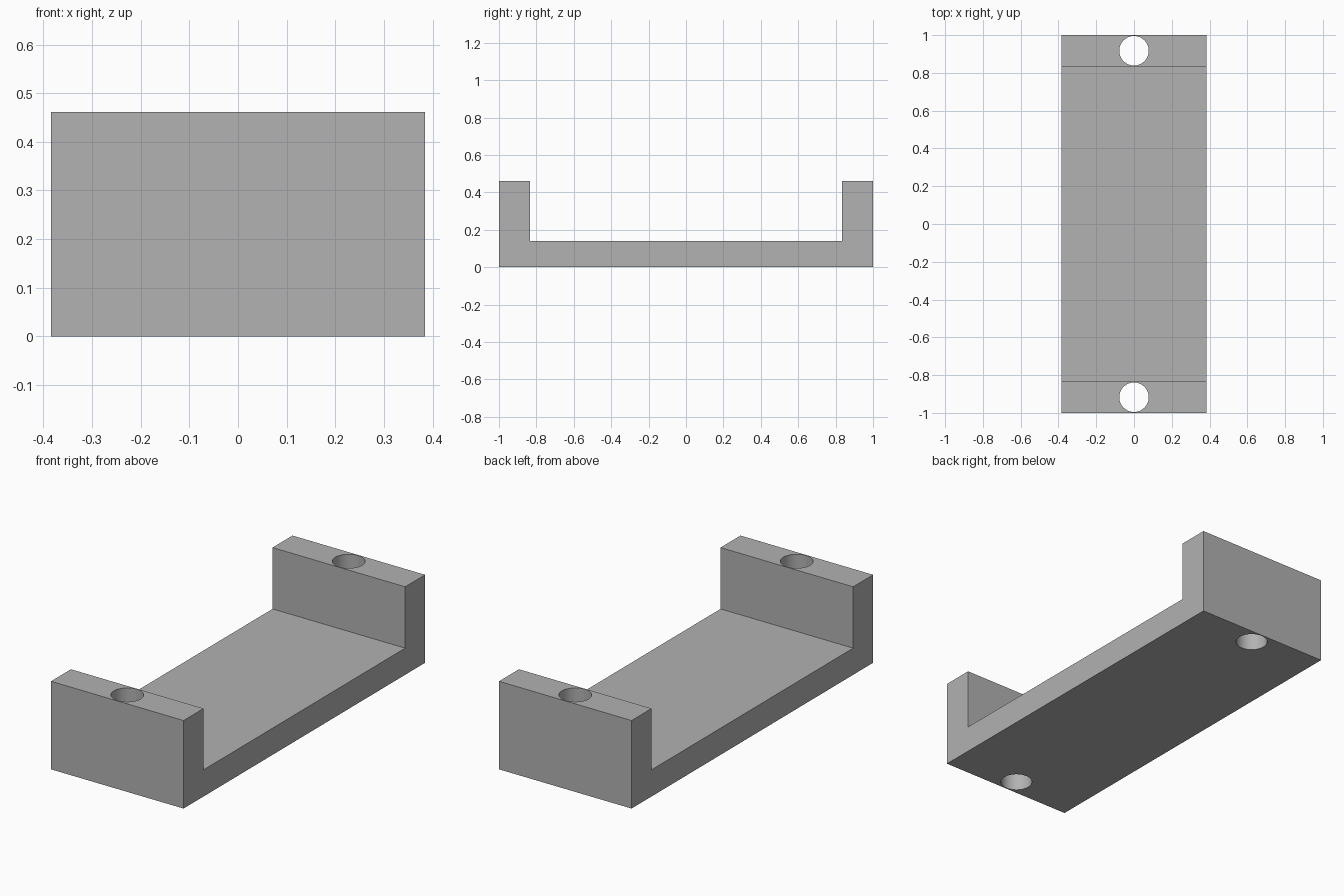
import bpy
import bmesh
from mathutils import Matrix

WIDTH, LENGTH, HEIGHT = 0.769, 2.0, 0.4615
FLOOR, WALL = 0.14, 0.165
HOLE_RADIUS, HOLE_Y = 0.078, 0.917

cube = bpy.data.objects.get("Cube")
if cube:
    bpy.data.objects.remove(cube, do_unlink=True)

grey = bpy.data.materials.new("plain grey")
grey.use_nodes = True
colour = (0.445, 0.445, 0.445, 1)
grey.diffuse_color = colour
grey.node_tree.nodes["Principled BSDF"].inputs["Base Color"].default_value = colour


def add_object(name, bm):
    mesh = bpy.data.meshes.new(name)
    bmesh.ops.recalc_face_normals(bm, faces=bm.faces)
    bm.to_mesh(mesh)
    bm.free()
    mesh.materials.append(grey)
    obj = bpy.data.objects.new(name, mesh)
    bpy.context.collection.objects.link(obj)
    return obj


# U-shaped bracket: side profile extruded across the width
end, inner = LENGTH / 2, LENGTH / 2 - WALL
profile = [(-end, 0), (end, 0), (end, HEIGHT), (inner, HEIGHT),
           (inner, FLOOR), (-inner, FLOOR), (-inner, HEIGHT), (-end, HEIGHT)]
bm = bmesh.new()
side = bm.faces.new([bm.verts.new((-WIDTH / 2, y, z)) for y, z in profile])
extruded = bmesh.ops.extrude_face_region(bm, geom=[side])
bmesh.ops.translate(bm, vec=(WIDTH, 0, 0),
                    verts=[g for g in extruded["geom"] if isinstance(g, bmesh.types.BMVert)])
bracket = add_object("bracket", bm)

# Vertical screw holes through both end walls
bm = bmesh.new()
for y in (-HOLE_Y, HOLE_Y):
    bmesh.ops.create_cone(bm, cap_ends=True, segments=64,
                          radius1=HOLE_RADIUS, radius2=HOLE_RADIUS, depth=HEIGHT * 2,
                          matrix=Matrix.Translation((0, y, HEIGHT / 2)))
cutter = add_object("hole_cutter", bm)

cut = bracket.modifiers.new("screw holes", 'BOOLEAN')
cut.operation = 'DIFFERENCE'
cut.solver = 'EXACT'
cut.object = cutter
bpy.context.view_layer.objects.active = bracket
bracket.select_set(True)
bpy.ops.object.modifier_apply(modifier=cut.name)
bpy.data.objects.remove(cutter, do_unlink=True)

# Round hole walls, crisp edges elsewhere
bpy.ops.object.shade_smooth_by_angle(angle=0.52)
